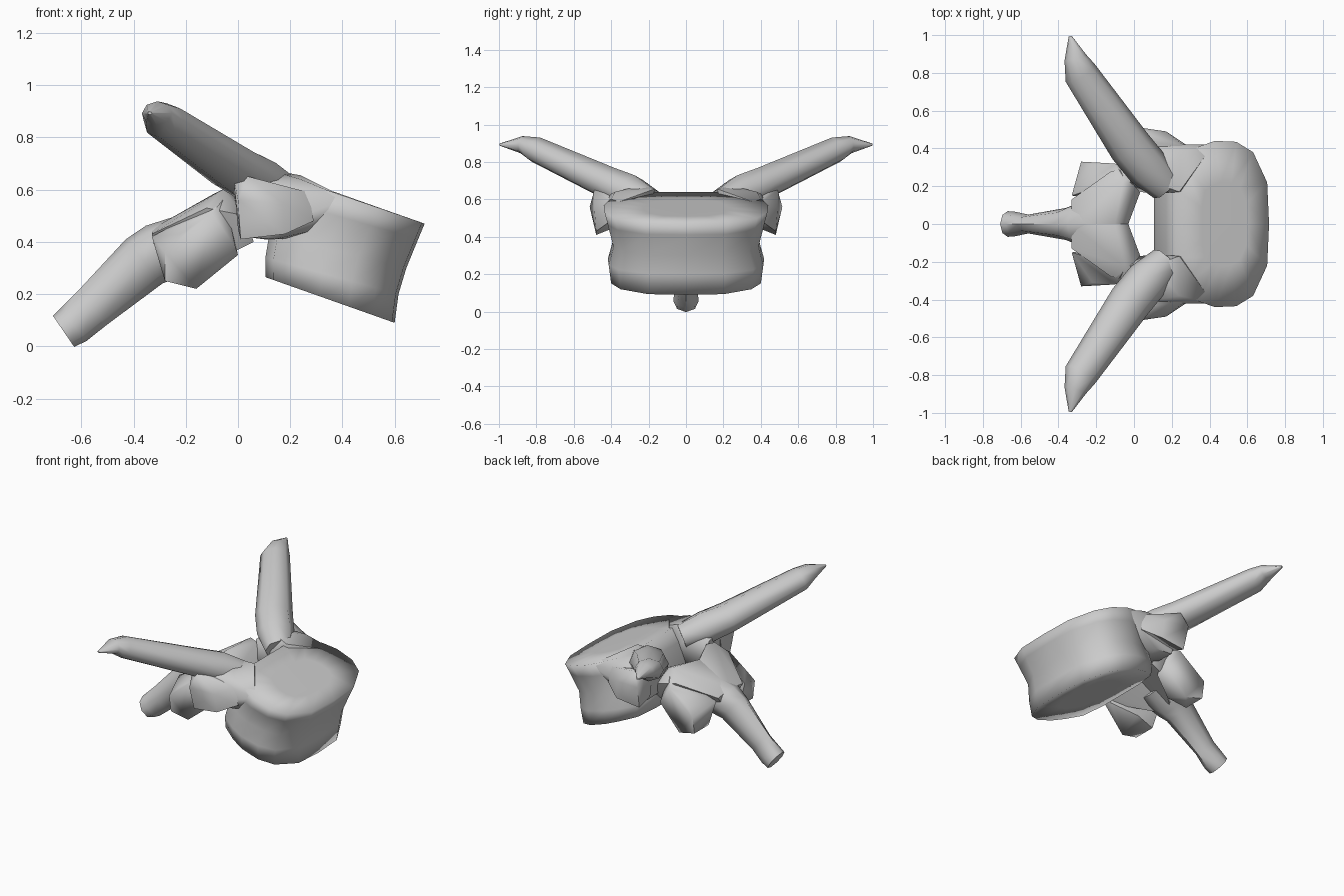
import bpy, bmesh
from mathutils import Vector
from math import cos, sin, pi, radians

if "Cube" in bpy.data.objects:
    bpy.data.objects.remove(bpy.data.objects["Cube"])


def finish(name, bm, mirror=False, angle=60):
    bmesh.ops.recalc_face_normals(bm, faces=bm.faces)
    me = bpy.data.meshes.new(name)
    bm.to_mesh(me)
    bm.free()
    ob = bpy.data.objects.new(name, me)
    bpy.context.collection.objects.link(ob)
    if mirror:
        m = ob.modifiers.new("mirror", 'MIRROR')
        m.use_axis = (False, True, False)
        m.use_mirror_merge = False
    bpy.ops.object.select_all(action='DESELECT')
    ob.select_set(True)
    bpy.context.view_layer.objects.active = ob
    bpy.ops.object.shade_smooth_by_angle(angle=radians(angle))
    return ob


def loft(name, rings, mirror=False, angle=60):
    bm = bmesh.new()
    vr = [[bm.verts.new(p) for p in r] for r in rings]
    n = len(vr[0])
    for a, b in zip(vr, vr[1:]):
        for i in range(n):
            j = (i + 1) % n
            bm.faces.new((a[i], a[j], b[j], b[i]))
    bm.faces.new(vr[0])
    bm.faces.new(vr[-1])
    return finish(name, bm, mirror, angle)


def tube(name, path, sides=8, mirror=False):
    # path entries: centre, sideways radius, upward radius
    pts = [Vector(p[0]) for p in path]
    rings = []
    for i, (c, w, h) in enumerate(path):
        t = (pts[min(i + 1, len(pts) - 1)] - pts[max(i - 1, 0)]).normalized()
        s = t.cross(Vector((0, 0, 1))).normalized()
        u = s.cross(t)
        rings.append([pts[i] + s * w * cos(2 * pi * k / sides) + u * h * sin(2 * pi * k / sides)
                      for k in range(sides)])
    return loft(name, rings, mirror)


def hull(name, pts, mirror=True):
    bm = bmesh.new()
    for p in pts:
        bm.verts.new(p)
    bmesh.ops.convex_hull(bm, input=bm.verts)
    junk = [v for v in bm.verts if not v.link_faces]
    bmesh.ops.delete(bm, geom=junk, context='VERTS')
    return finish(name, bm, mirror)


# Vertebral body: rounded outline lofted through tilted levels with a waist
half = [(0, .0), (.0, .18), (.06, .35), (.25, .41), (.42, .44),
        (.65, .435), (.83, .38), (.98, .22), (1, 0)]
outline = half + [(t, -y) for t, y in half[-2:0:-1]]
# rear x, rear z, front x, front z, width scale
levels = [(.36, .595, .60, .51, .5), (.22, .64, .715, .47, 1.0), (.17, .56, .69, .41, .96),
          (.12, .43, .645, .30, .89), (.105, .34, .615, .20, .95), (.105, .265, .60, .09, .92),
          (.24, .22, .48, .135, .5)]
loft("vertebral_body", [[(x0 + (x1 - x0) * t, y * s, z0 + (z1 - z0) * t) for t, y in outline]
                        for x0, z0, x1, z1, s in levels], angle=130)

# Pedicles joining body and arch, tapering into the body
hull("pedicle", [(.24, .17, .655), (.24, .38, .64), (.42, .42, .565), (.36, .37, .46),
                 (.30, .18, .42), (-.02, .22, .60), (.0, .42, .62), (.03, .17, .42),
                 (.02, .38, .42), (.12, .16, .58), (.10, .18, .41), (.14, .38, .41),
                 (.10, .22, .68)])

# Transverse processes: straight bars sweeping back and up, cut obliquely at the tip
tube("transverse_process", [((.17, .20, .585), .09, .08), ((.07, .30, .635), .115, .10),
                            ((-.02, .41, .685), .115, .09), ((-.285, .80, .865), .09, .07),
                            ((-.31, .88, .893), .06, .046), ((-.338, .995, .893), .008, .006)],
     mirror=True)

# Upper joint flanges beside the pedicles
hull("upper_facet", [(-.02, .45, .66), (.04, .49, .65), (.0, .515, .56), (.01, .48, .41),
                     (.17, .49, .55), (.18, .48, .43), (.29, .41, .48), (.27, .41, .59),
                     (.0, .38, .45), (.0, .35, .62)])

# Laminae closing the canal behind
hull("lamina", [(-.10, 0, .58), (-.03, 0, .44), (-.33, 0, .45), (-.30, 0, .28),
                (.03, .18, .42), (.06, .24, .40), (-.01, .20, .58), (-.06, .22, .60),
                (-.33, .13, .43), (-.12, .28, .53), (.03, .30, .50), (-.02, .24, .36)])

# Lower joint processes
hull("lower_facet", [(-.33, .15, .42), (-.28, .33, .36), (-.22, .31, .43), (-.10, .32, .51),
                     (-.05, .24, .57), (-.28, .31, .25), (-.16, .30, .22), (-.28, .16, .25),
                     (-.15, .14, .28), (.0, .22, .35), (-.01, .29, .38)])

# Spinous process pointing back and down, with a blunt end
tube("spinous_process", [((-.16, 0, .43), .17, .09), ((-.30, 0, .36), .11, .115),
                         ((-.36, 0, .325), .085, .11), ((-.56, 0, .145), .05, .085),
                         ((-.63, 0, .083), .065, .08), ((-.668, 0, .057), .068, .072)])
